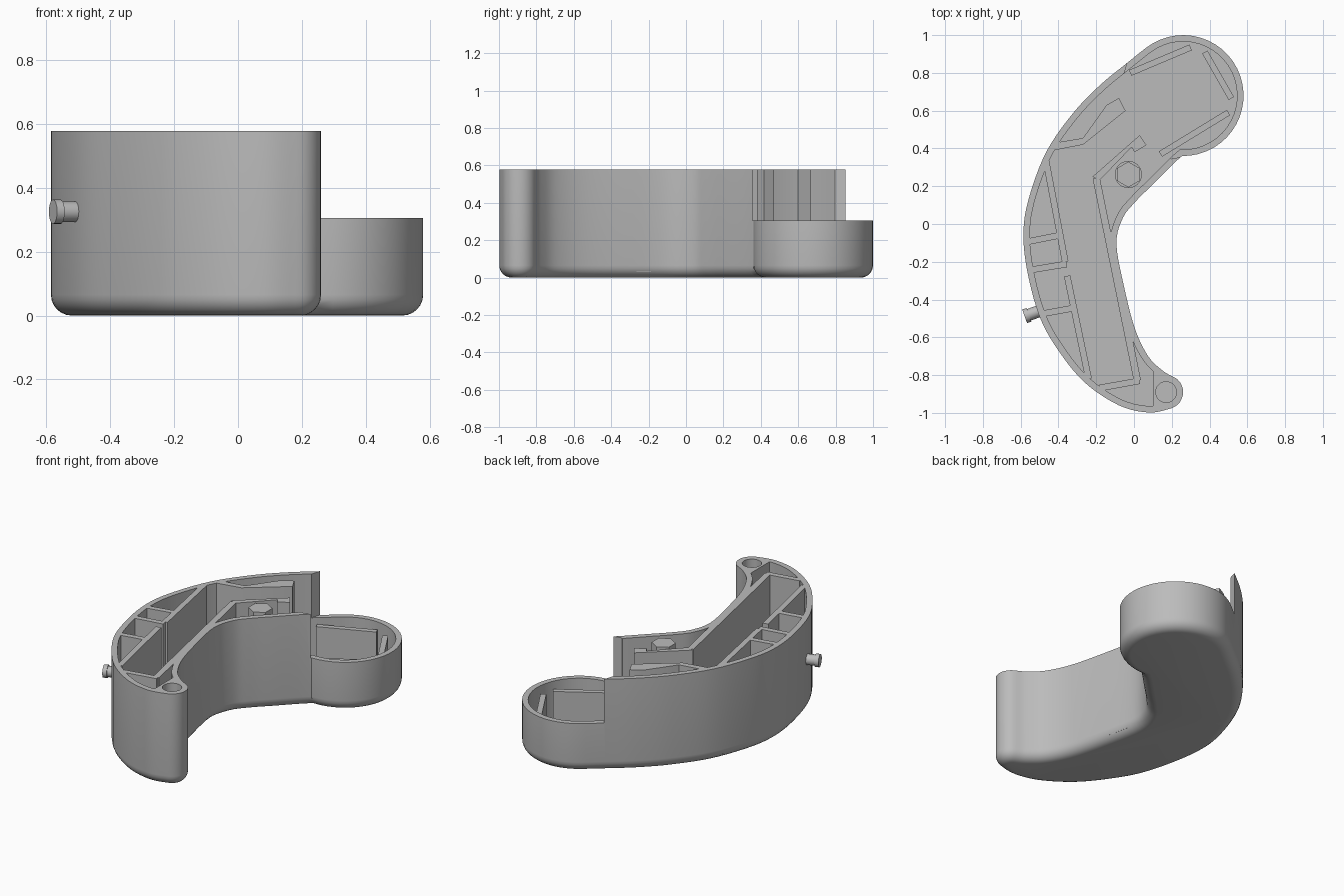
import bpy, math
from mathutils import Vector

if "Cube" in bpy.data.objects:
    bpy.data.objects.remove(bpy.data.objects["Cube"])

TOP, LOW, FLOOR, SKIN, FILLET = 0.577, 0.305, 0.04, 0.034, 0.065

grey = bpy.data.materials.new("plain grey")
grey.use_nodes = True
grey.diffuse_color = (0.5, 0.5, 0.5, 1)
grey.node_tree.nodes["Principled BSDF"].inputs["Base Color"].default_value = (0.5, 0.5, 0.5, 1)


def activate(obj):
    bpy.ops.object.select_all(action='DESELECT')
    obj.select_set(True)
    bpy.context.view_layer.objects.active = obj


def loft(name, rings):
    """Closed solid through rings of equal length, each (points, z)."""
    n = len(rings[0][0])
    verts = [(p[0], p[1], z) for pts, z in rings for p in pts]
    faces = [list(range(n))[::-1], [len(verts) - n + i for i in range(n)]]
    for r in range(len(rings) - 1):
        for i in range(n):
            j = (i + 1) % n
            faces.append((r * n + i, r * n + j, r * n + n + j, r * n + n + i))
    mesh = bpy.data.meshes.new(name)
    mesh.from_pydata(verts, [], faces)
    mesh.materials.append(grey)
    obj = bpy.data.objects.new(name, mesh)
    bpy.context.collection.objects.link(obj)
    return obj


def prism(name, pts, z0, z1):
    area = sum(a[0] * b[1] - b[0] * a[1] for a, b in zip(pts, pts[1:] + pts[:1]))
    return loft(name, [(pts if area > 0 else pts[::-1], z) for z in (z0, z1)])


def rib(name, a, b, width=SKIN, top=TOP):
    a, b = Vector(a), Vector(b)
    side = (b - a).orthogonal().normalized() * width / 2
    return prism(name, [a + side, b + side, b - side, a - side], 0.03, top)


def arc(cx, cy, r, a0, a1, n):
    angles = [math.radians(a0 + (a1 - a0) * i / n) for i in range(n + 1)]
    return [Vector((cx + r * math.cos(a), cy + r * math.sin(a))) for a in angles]


def spline(pts, n=5):
    """Smooth curve through the inner points; the end points only steer it."""
    pts, out = [Vector(p) for p in pts], []
    for a, b, c, d in zip(pts, pts[1:], pts[2:], pts[3:]):
        for i in range(n):
            t = i / n
            out.append(0.5 * (2 * b + (c - a) * t + (2 * a - 5 * b + 4 * c - d) * t * t
                              + (3 * b - a - 3 * c + d) * t ** 3))
    return out[1:]


def inset(pts, dist):
    out = []
    for i, p in enumerate(pts):
        d0 = (p - pts[i - 1]).normalized()
        d1 = (pts[(i + 1) % len(pts)] - p).normalized()
        n0, n1 = Vector((-d0.y, d0.x)), Vector((-d1.y, d1.x))
        m = (n0 + n1).normalized()
        out.append(p + m * dist / max(m.dot(n0), 0.6))
    return out


def cut(obj, cutter):
    cutter.hide_render = True
    mod = obj.modifiers.new("cut", 'BOOLEAN')
    mod.operation, mod.solver, mod.object = 'DIFFERENCE', 'EXACT', cutter
    activate(obj)
    bpy.ops.object.modifier_apply(modifier=mod.name)
    bpy.data.objects.remove(cutter)


# Crescent outline: round head, outer sweep, rounded tip, inner sweep
head = arc(0.26, 0.68, 0.32, -91, 128, 28)
tip = arc(0.17, -0.89, 0.09, -72, 70, 12)
outer = [head[-2], head[-1], (-0.04, 0.85), (-0.18, 0.735), (-0.32, 0.59), (-0.46, 0.39),
         (-0.55, 0.16), (-0.585, -0.03), (-0.567, -0.24), (-0.5, -0.49), (-0.4, -0.67),
         (-0.26, -0.84), (-0.08, -0.96), (0.08, -0.998), tip[0], tip[1]]
inner = [tip[-2], tip[-1], (0.15, -0.775), (0.075, -0.7), (0.005, -0.555), (-0.053, -0.33),
         (-0.093, -0.106), (-0.06, 0.03), (0.005, 0.115), (0.1, 0.21), head[0], head[1]]
outline = head + spline(outer) + tip + spline(inner)

# Shell with a rounded bottom edge
rings = []
for k in range(7):
    a = math.radians(15 * k)
    rings.append((inset(outline, FILLET * (1 - math.sin(a))), FILLET * (1 - math.cos(a))))
shell = loft("shell", rings + [(outline, TOP)])

# Hollow inside, leaving the tip solid as a screw boss
hollow = [Vector((min(p.x, 0.1), p.y)) if p.y < -0.72 else p for p in inset(outline, SKIN)]
cut(shell, prism("hollow_cutter", hollow, FLOOR, 1))
step = [(-0.035, 1.1), (-0.035, 0.855), (-0.06, 0.77), (-0.12, 0.74), (0.12, 0.4),
        (0.2, 0.345), (0.257, 0.357), (1, 0.3), (1, 1.1)]
cut(shell, prism("step_cutter", step, LOW, 1))
cut(shell, prism("screw_hole_cutter", arc(0.17, -0.89, 0.055, 0, 345, 23), 0.2, 1))

# Long walls of the central channel
rib("upper_channel_wall", (-0.465, 0.33), (-0.364, -0.2))
rib("lower_channel_wall", (-0.354, -0.275), (-0.24, -0.82))
rib("inner_channel_wall", (-0.2, 0.243), (0.018, -0.83), 0.038)
rib("channel_end_wall", (-0.18, -0.868), (0.03, -0.83))

# Dividers between the side pockets
for i, (a, b) in enumerate([((-0.56, -0.093), (-0.385, -0.058)),
                            ((-0.545, -0.243), (-0.357, -0.212)),
                            ((-0.49, -0.476), (-0.32, -0.445))]):
    rib(f"pocket_divider_{i + 1}", a, b)

# Angled walls beside the neck
prism("outer_neck_wall", [(-0.45, 0.385), (-0.27, 0.42), (-0.045, 0.6), (-0.08, 0.667),
                          (-0.145, 0.63), (-0.27, 0.455), (-0.42, 0.43)], 0.03, TOP)
prism("inner_neck_wall", [(-0.22, 0.25), (0.03, 0.47), (0.066, 0.418), (0.003, 0.38),
                          (-0.013, 0.407), (-0.18, 0.233)], 0.03, TOP)

# Low plates framing the head recess
for i, (a, b) in enumerate([((-0.02, 0.8), (0.3, 0.935)),
                            ((0.375, 0.91), (0.515, 0.665)),
                            ((0.14, 0.37), (0.5, 0.59))]):
    rib(f"head_plate_{i + 1}", a, b, 0.033, 0.265)

# Post: round collar with a hexagonal head
prism("post_collar", arc(-0.03, 0.262, 0.072, 0, 345, 23), 0.03, 0.43)
prism("post_hex", arc(-0.03, 0.262, 0.068, 30, 330, 5), 0.42, TOP)

# Side pin with a wider end cap
out_dir = Vector((-0.94, -0.34, 0)).normalized()
base = Vector((-0.485, -0.455, 0.325))
for name, r, start, end in (("pin_neck", 0.032, 0, 0.08), ("pin_cap", 0.038, 0.075, 0.1)):
    bpy.ops.mesh.primitive_cylinder_add(
        vertices=24, radius=r, depth=end - start,
        location=base + out_dir * (start + end) / 2,
        rotation=out_dir.to_track_quat('Z', 'Y').to_euler())
    pin = bpy.context.object
    pin.name = name
    pin.data.materials.append(grey)

for obj in list(bpy.context.collection.objects):
    if obj.type == 'MESH':
        activate(obj)
        bpy.ops.object.shade_smooth_by_angle(angle=math.radians(30))
